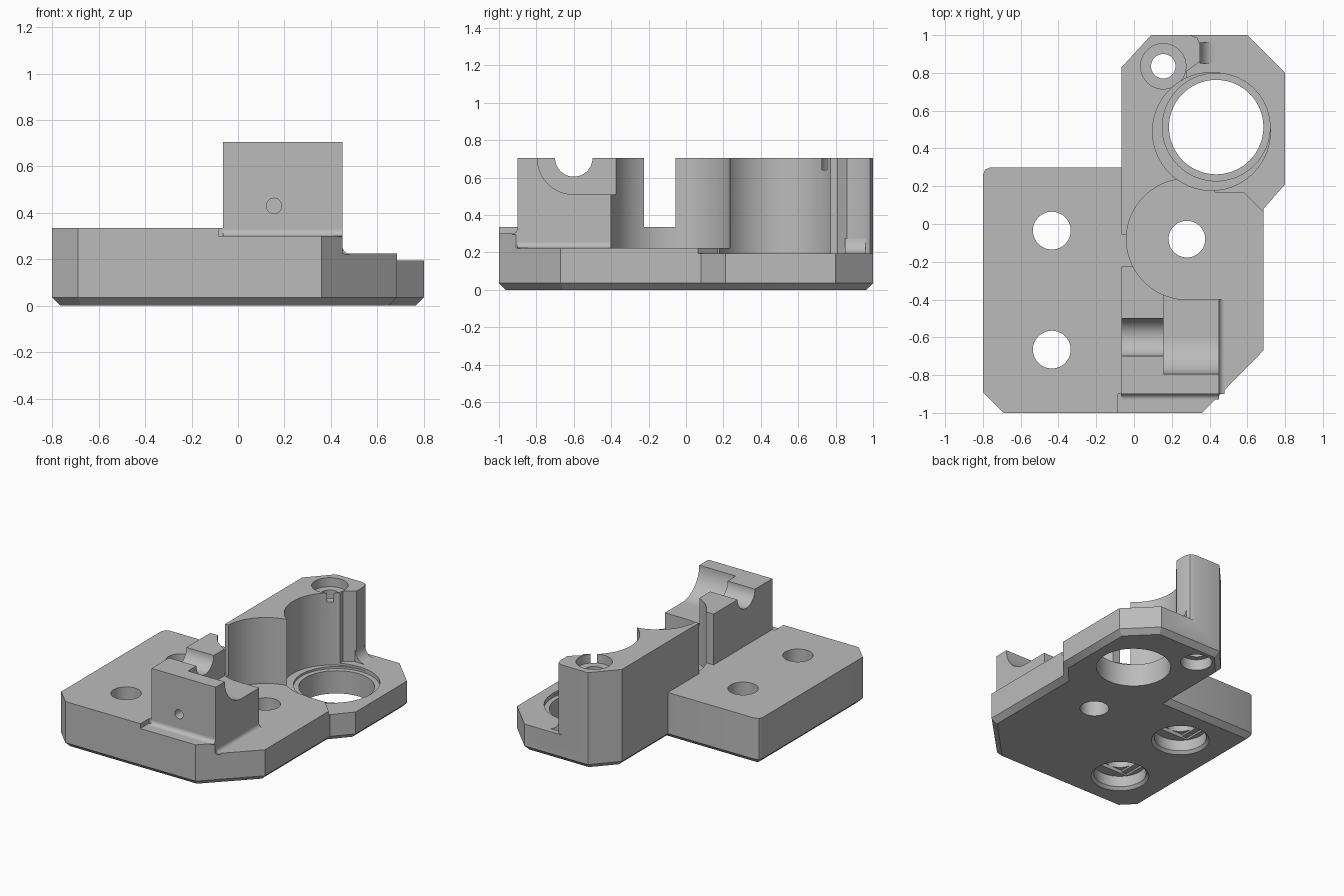
import bpy, bmesh, math
from mathutils import Matrix, Vector

if "Cube" in bpy.data.objects:
    bpy.data.objects.remove(bpy.data.objects["Cube"])

grey = bpy.data.materials.new("light_grey")
grey.use_nodes = True
tone = (0.5, 0.5, 0.5, 1)
grey.diffuse_color = tone
grey.node_tree.nodes["Principled BSDF"].inputs["Base Color"].default_value = tone
TOP, HIGH = 0.705, 1.0


def finish(name, bm):
    bmesh.ops.recalc_face_normals(bm, faces=bm.faces)
    mesh = bpy.data.meshes.new(name)
    bm.to_mesh(mesh)
    bm.free()
    mesh.materials.append(grey)
    ob = bpy.data.objects.new(name, mesh)
    bpy.context.collection.objects.link(ob)
    return ob


def prism(name, outline, z0, z1, chamfer=0):
    """Extruded outline with an optional chamfer round its underside."""
    bm = bmesh.new()
    base = bm.faces.new([bm.verts.new((x, y, z0)) for x, y in outline])
    ext = bmesh.ops.extrude_face_region(bm, geom=[base], use_keep_orig=True)
    for v in ext["geom"]:
        if isinstance(v, bmesh.types.BMVert):
            v.co.z = z1
    bmesh.ops.recalc_face_normals(bm, faces=bm.faces)
    if chamfer:
        low = [e for e in bm.edges if all(v.co.z < z0 + 0.001 for v in e.verts)]
        bmesh.ops.bevel(bm, geom=low, offset=chamfer, segments=1, affect='EDGES')
    return finish(name, bm)


def box(name, x0, x1, y0, y1, z0, z1):
    return prism(name, [(x0, y0), (x1, y0), (x1, y1), (x0, y1)], z0, z1)


def rod(name, start, end, r, r_end=None):
    """Cylinder or cone between two points."""
    a, b = Vector(start), Vector(end)
    turn = (b - a).to_track_quat('Z', 'Y').to_matrix().to_4x4()
    bm = bmesh.new()
    bmesh.ops.create_cone(bm, cap_ends=True, segments=72, radius1=r,
                          radius2=r if r_end is None else r_end, depth=(b - a).length,
                          matrix=Matrix.Translation((a + b) / 2) @ turn)
    return finish(name, bm)


def bore(x, y, r, z0=-0.1, z1=HIGH, r_end=None):
    return rod("bore_cutter", (x, y, z0), (x, y, z1), r, r_end)


def cut(body, cutter):
    cutter.hide_render = True
    mod = body.modifiers.new("cut", 'BOOLEAN')
    mod.operation, mod.solver, mod.object = 'DIFFERENCE', 'EXACT', cutter
    bpy.context.view_layer.objects.active = body
    bpy.ops.object.modifier_apply(modifier=mod.name)
    bpy.data.objects.remove(cutter)


def smooth(ob):
    bpy.ops.object.select_all(action='DESELECT')
    ob.select_set(True)
    bpy.context.view_layer.objects.active = ob
    bpy.ops.object.shade_smooth_by_angle(angle=math.radians(30))


def fillet(name, corner, direction, length, out, r):
    """Concave quarter-round strip along an inside corner."""
    c, d, o, up = Vector(corner), Vector(direction), Vector(out), Vector((0, 0, 1))
    sink = 0.004
    pts = [c - o * sink - up * sink, c + o * r - up * sink]
    for i in range(9):
        a = math.radians(90 * i / 8)
        pts.append(c + o * r * (1 - math.sin(a)) + up * r * (1 - math.cos(a)))
    pts.append(c - o * sink + up * r)
    bm = bmesh.new()
    near = [bm.verts.new(p) for p in pts]
    far = [bm.verts.new(p + d * length) for p in pts]
    bm.faces.new(near)
    bm.faces.new(far)
    for i in range(len(pts)):
        j = (i + 1) % len(pts)
        bm.faces.new((near[i], near[j], far[j], far[i]))
    smooth(finish(name, bm))


# Bracket blank, milled down step by step
body = prism("bracket_body", [
    (-0.8, -0.89), (-0.69, -1), (0.36, -1), (0.685, -0.67), (0.685, 0.08),
    (0.8, 0.21), (0.8, 0.8), (0.6, 1), (0.09, 1), (-0.065, 0.83), (-0.065, 0.3),
    (-0.76, 0.3), (-0.788, 0.288), (-0.8, 0.26)], 0, TOP, 0.036)

# Left mounting flange and front ledge
cut(body, box("flange_cutter", -1, -0.065, -1.1, 0.35, 0.335, HIGH))
cut(body, box("ledge_cutter", -0.085, 0.9, -1.1, -0.9, 0.3, HIGH))

# Right floor and lower floor round the bearing seat
cut(body, prism("floor_cutter", [(0.45, -1.1), (1, -1.1), (1, 0.18), (0.28, 0.18),
                                 (0.28, -0.4), (0.45, -0.4)], 0.225, HIGH))
cut(body, prism("rear_floor_cutter", [
    (0.3, 1.1), (0.3, 1), (0.335, 0.985), (0.35, 0.95), (0.35, 0.86), (0.28, 0.81),
    (0.28, 0.6), (0.43, 0.17), (0.58, 0.17), (0.72, 0.03), (1, 0.03), (1, 1.1)],
    0.195, HIGH))

# Round clearances in the tall wall
cut(body, bore(0.28, -0.08, 0.32, 0.225))
cut(body, bore(0.41, 0.49, 0.312, 0.18))

# Bearing bore with stepped rim
cut(body, bore(0.435, 0.513, 0.285, 0.165))
cut(body, bore(0.435, 0.513, 0.25))

# Slot between the tall wall and the clamp block
cut(body, box("slot_cutter", -0.2, 0.28, -0.225, -0.055, 0.335, HIGH))

# Rod groove and wide pocket in the clamp block
cut(body, rod("groove_cutter", (-0.2, -0.6, TOP), (0.2, -0.6, TOP), 0.1))
cut(body, rod("pocket_cutter", (0.155, -0.6, TOP), (0.6, -0.6, TOP), 0.195))
cut(body, box("pocket_side_cutter", 0.155, 0.6, -0.6, -0.35, 0.51, HIGH))
cut(body, rod("screw_cutter", (0.155, -1.1, 0.43), (0.155, -0.6, 0.43), 0.033))

# Flange holes, recessed underneath with stepped ceilings
for y in (-0.035, -0.665):
    x = -0.435
    cut(body, bore(x, y, 0.1))
    cut(body, bore(x, y, 0.175, z1=0.1))
    cut(body, bore(x, y, 0.195, -0.001, 0.02, 0.175))
    cut(body, box("step_cutter", x - 0.14, x + 0.14, y - 0.1, y + 0.1, 0.05, 0.113))
    cut(body, box("step_cutter", x - 0.1, x + 0.1, y - 0.1, y + 0.1, 0.05, 0.126))

# Floor hole and rear screw hole with recesses at both ends
cut(body, bore(0.28, -0.08, 0.097))
cut(body, bore(0.155, 0.835, 0.065))
cut(body, bore(0.155, 0.835, 0.12, 0.64))
cut(body, bore(0.155, 0.835, 0.105, z1=0.08))
smooth(body)

# Quarter-round strips at the foot of the walls
fillet("front_fillet", (-0.065, -0.9, 0.3), (1, 0, 0), 0.515, (0, -1, 0), 0.03)
fillet("side_fillet", (0.45, -0.9, 0.225), (0, 1, 0), 0.5, (1, 0, 0), 0.03)
fillet("rear_fillet", (0.35, 0.85, 0.195), (0, 1, 0), 0.11, (1, 0, 0), 0.08)
